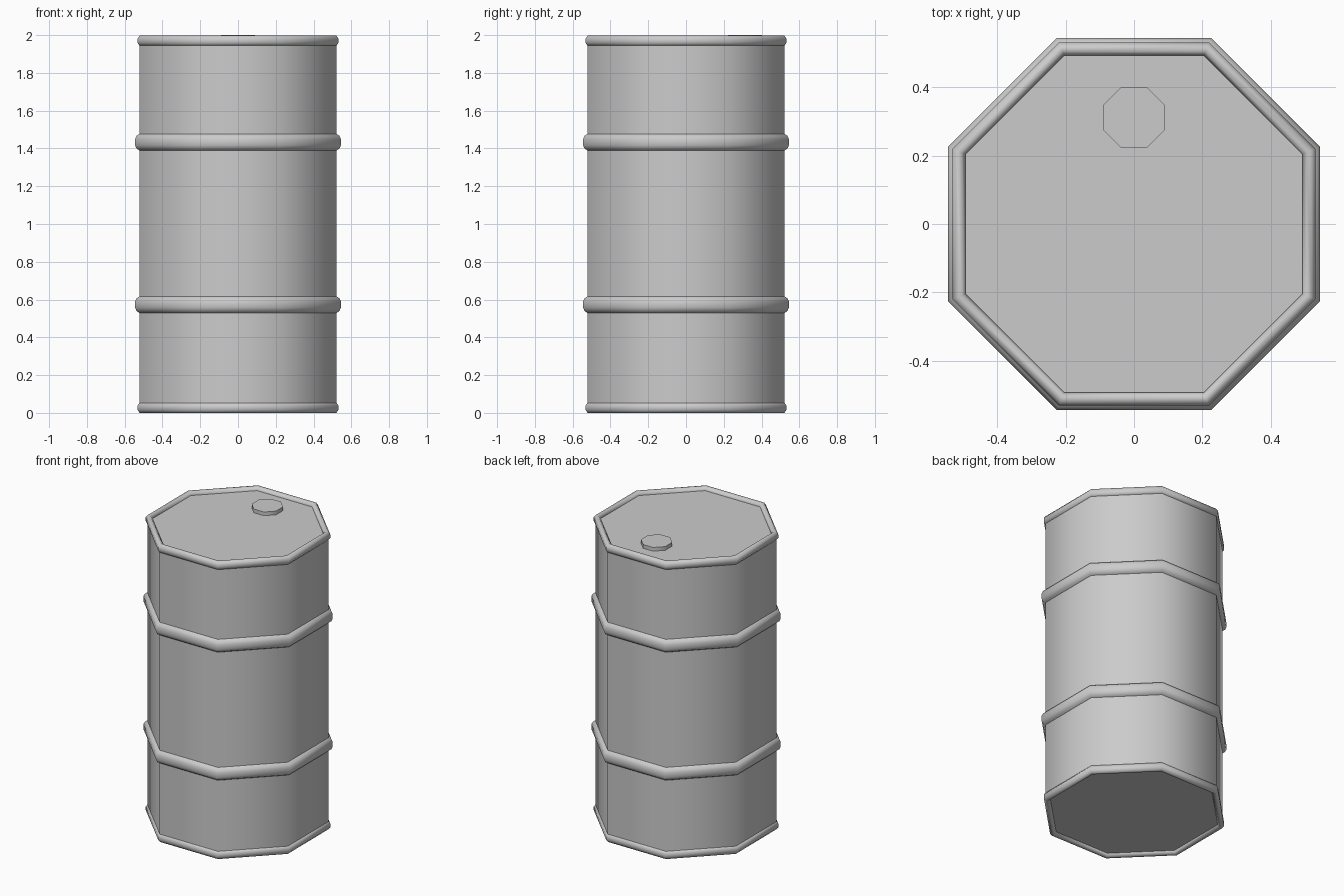
import bpy
import math

cube = bpy.data.objects.get("Cube")
if cube:
    bpy.data.objects.remove(cube, do_unlink=True)

SIDES = 8
CORNER = 1 / math.cos(math.pi / SIDES)

grey = bpy.data.materials.new("grey metal")
grey.use_nodes = True
colour = (0.6, 0.6, 0.6, 1)
grey.diffuse_color = colour
grey.node_tree.nodes["Principled BSDF"].inputs["Base Color"].default_value = colour


def lathe(name, profile, closed=False, cap_start=False, cap_end=False, centre=(0, 0)):
    """Turn a (flat radius, height) profile into an eight-sided part."""
    verts, faces = [], []
    for radius, z in profile:
        for i in range(SIDES):
            a = (i + 0.5) * math.tau / SIDES
            r = radius * CORNER
            verts.append((centre[0] + r * math.cos(a), centre[1] + r * math.sin(a), z))
    count = len(profile)
    for k in range(count if closed else count - 1):
        low, high = k * SIDES, (k + 1) % count * SIDES
        for i in range(SIDES):
            j = (i + 1) % SIDES
            faces.append((low + i, low + j, high + j, high + i))
    if cap_start:
        faces.append(tuple(reversed(range(SIDES))))
    if cap_end:
        faces.append(tuple(range((count - 1) * SIDES, count * SIDES)))
    mesh = bpy.data.meshes.new(name)
    mesh.from_pydata(verts, [], faces)
    mesh.materials.append(grey)
    obj = bpy.data.objects.new(name, mesh)
    bpy.context.collection.objects.link(obj)
    bpy.ops.object.select_all(action="DESELECT")
    obj.select_set(True)
    bpy.context.view_layer.objects.active = obj
    bpy.ops.object.shade_smooth_by_angle(angle=math.radians(60))
    return obj


# Drum wall and recessed end plates
lathe("drum_wall", [(0.522, 0.02), (0.522, 1.975)])
lathe("lid", [(0.51, 1.965), (0.51, 1.975)], cap_start=True, cap_end=True)
lathe("base", [(0.51, 0.02), (0.51, 0.03)], cap_start=True, cap_end=True)

# Rolled rims with a rounded section
for name, z in (("bottom_rim", 0.027), ("top_rim", 1.97)):
    section = []
    for k in range(8):
        a = (k + 0.5) * math.tau / 8
        section.append((0.513 + 0.019 * math.cos(a) / math.cos(math.pi / 8),
                        z + 0.027 * math.sin(a) / math.cos(math.pi / 8)))
    lathe(name, section, closed=True)

# Rolling hoops around the wall
for name, z in (("lower_hoop", 0.573), ("upper_hoop", 1.433)):
    lathe(name, [(0.521, z - 0.044), (0.537, z - 0.034), (0.545, z - 0.016),
                 (0.545, z + 0.016), (0.537, z + 0.034), (0.521, z + 0.044)])

# Filler cap
lathe("filler_cap", [(0.09, 1.97), (0.09, 2.0)], cap_end=True, centre=(0, 0.312))
